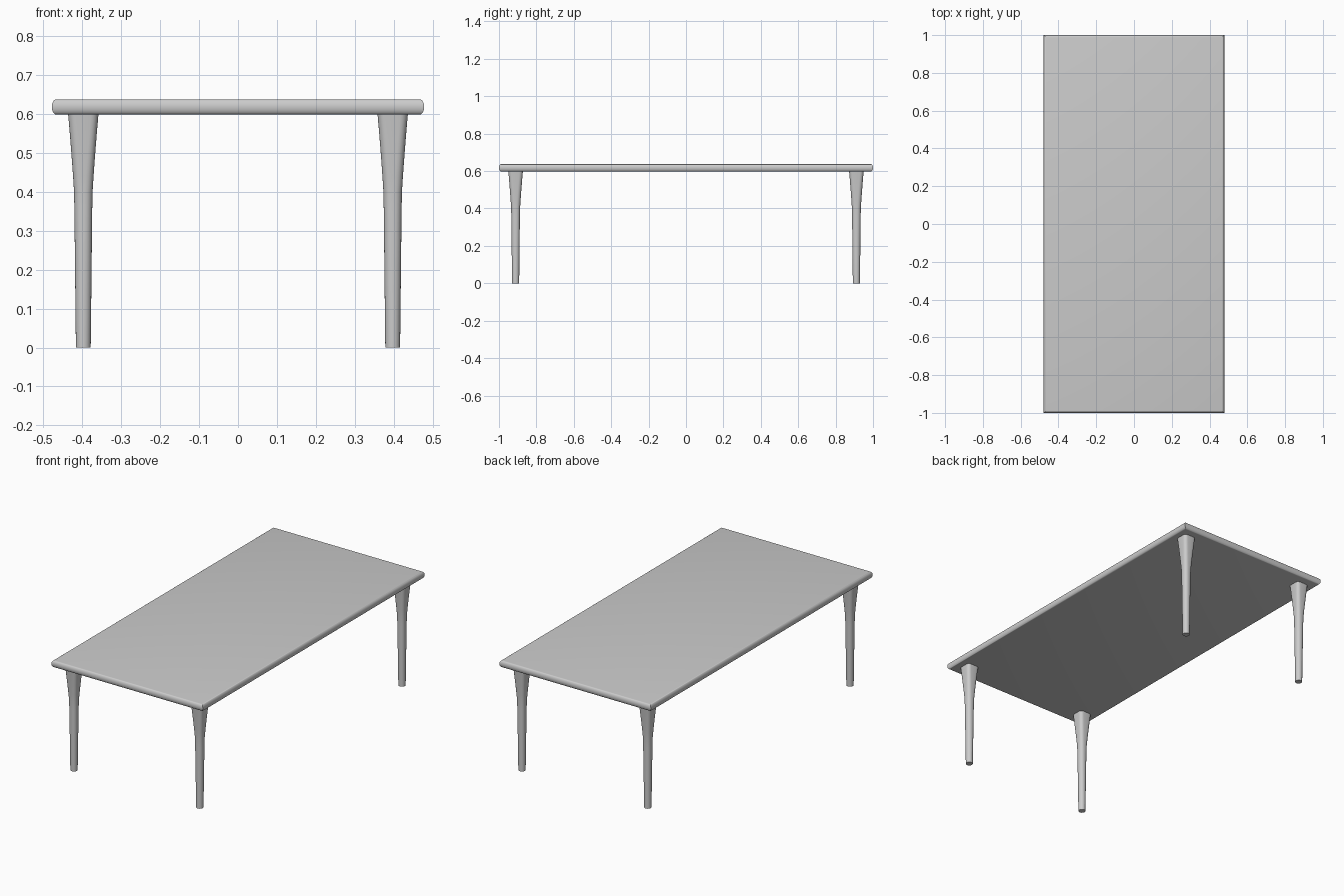
import bpy, bmesh, math

if "Cube" in bpy.data.objects:
    bpy.data.objects.remove(bpy.data.objects["Cube"])


def loft(name, rings):
    """Join equal-length rings of points into a closed solid."""
    bm = bmesh.new()
    loops = [[bm.verts.new(p) for p in ring] for ring in rings]
    n = len(loops[0])
    for a, b in zip(loops, loops[1:]):
        for i in range(n):
            j = (i + 1) % n
            bm.faces.new((a[i], a[j], b[j], b[i]))
    bm.faces.new(loops[0][::-1])
    bm.faces.new(loops[-1])
    bmesh.ops.recalc_face_normals(bm, faces=bm.faces)
    mesh = bpy.data.meshes.new(name)
    bm.to_mesh(mesh)
    bm.free()
    obj = bpy.data.objects.new(name, mesh)
    bpy.context.collection.objects.link(obj)
    bpy.ops.object.select_all(action='DESELECT')
    obj.select_set(True)
    bpy.context.view_layer.objects.active = obj
    bpy.ops.object.shade_smooth_by_angle(angle=math.radians(35))
    return obj


def rectangle(hx, hy, z):
    return [(-hx, -hy, z), (hx, -hy, z), (hx, hy, z), (-hx, hy, z)]


def rounded_square(cx, cy, half, radius, z, steps=6):
    r = min(radius, half)
    ring = []
    for k in range(4):
        mid = math.radians(45 + 90 * k)
        ox = math.copysign(half - r, math.cos(mid))
        oy = math.copysign(half - r, math.sin(mid))
        for i in range(steps):
            a = math.radians(90 * k + 90 * (i + 0.001) / (steps - 0.998))
            ring.append((cx + ox + r * math.cos(a), cy + oy + r * math.sin(a), z))
    return ring


# Table top with half-round edges and mitred corners
HX, HY, Z0, Z1 = 0.478, 1.0, 0.598, 0.637
mid_z, half_t, depth = (Z0 + Z1) / 2, (Z1 - Z0) / 2, 0.012
rings = []
for i in range(13):
    a = math.radians(-90 + 15 * i)
    inset = depth * (1 - math.cos(a))
    rings.append(rectangle(HX - inset, HY - inset, mid_z + half_t * math.sin(a)))
loft("table_top", rings)

# Legs: round foot flaring to a soft square head (height, half width)
profile = [(0, 0.019), (0.2, 0.0212), (0.35, 0.0228), (0.40, 0.0238),
           (0.44, 0.0263), (0.50, 0.0307), (0.56, 0.0355), (0.60, 0.0390)]
for yname, sy in (("front", -1), ("back", 1)):
    for xname, sx in (("left", -1), ("right", 1)):
        loft(f"{yname}_{xname}_leg",
             [rounded_square(sx * 0.397, sy * 0.911, h, 0.0195, z)
              for z, h in profile])
